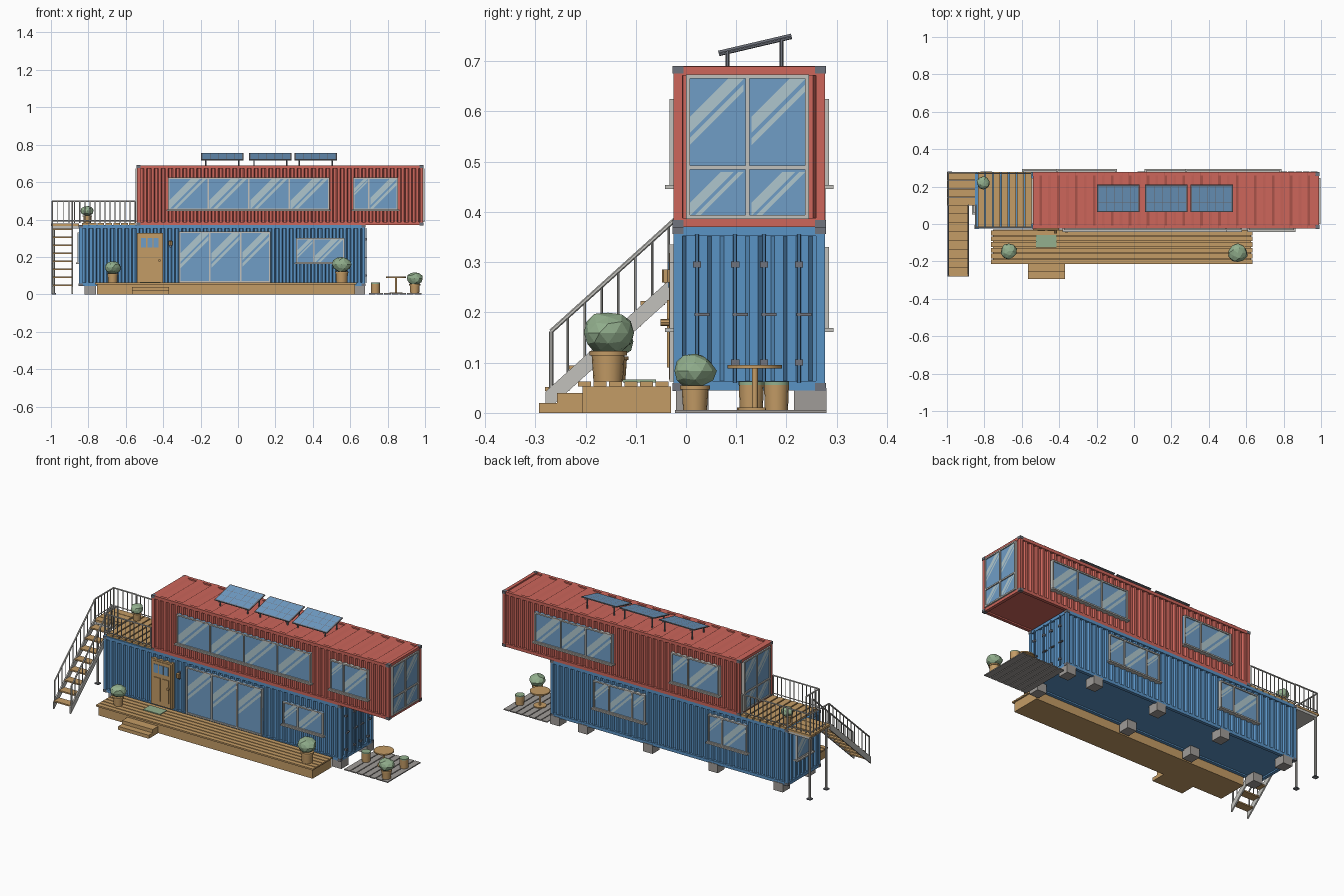
import bpy, bmesh, math, random
from mathutils import Vector, Matrix

random.seed(4)
cube = bpy.data.objects.get("Cube")
if cube:
    bpy.data.objects.remove(cube)


def linear(code):
    parts = [int(code[i:i + 2], 16) / 255 for i in (0, 2, 4)]
    return [c / 12.92 if c < .04 else ((c + .055) / 1.055) ** 2.4 for c in parts] + [1]


# Materials
palette = dict(red="CD665B", blue="5A93C5", glass="709DC6", glare="AFC6CD", timber="C49C66",
               leaf="93B08E", frame="C2C1BC", concrete="A09C98", steel="70747D")
slots = list(palette)
materials = []
for label, code in palette.items():
    m = bpy.data.materials.new(label + " paint")
    m.use_nodes = True
    m.diffuse_color = linear(code)
    m.node_tree.nodes["Principled BSDF"].inputs["Base Color"].default_value = linear(code)
    materials.append(m)


class Part:
    """One named object gathered from simple solids."""

    def __init__(self, name):
        self.name, self.bm = name, bmesh.new()

    def paint(self, verts, color):
        for f in {f for v in verts for f in v.link_faces}:
            f.material_index = slots.index(color)

    def box(self, a, b, color):
        a, b = Vector(a), Vector(b)
        size = [abs(q) for q in b - a]
        mat = Matrix.Translation((a + b) / 2) @ Matrix.Diagonal((*size, 1))
        self.paint(bmesh.ops.create_cube(self.bm, size=1, matrix=mat)["verts"], color)

    def bar(self, a, b, r, color, sides=6, r2=None):
        a, b = Vector(a), Vector(b)
        mat = Matrix.Translation((a + b) / 2) @ (b - a).to_track_quat("Z", "Y").to_matrix().to_4x4()
        new = bmesh.ops.create_cone(self.bm, cap_ends=True, segments=sides, radius1=r,
                                    radius2=r2 or r, depth=(b - a).length, matrix=mat)
        self.paint(new["verts"], color)

    def face(self, points, color):
        self.bm.faces.new([self.bm.verts.new(p) for p in points]).material_index = slots.index(color)

    def finish(self, smooth=False):
        mesh = bpy.data.meshes.new(self.name)
        self.bm.to_mesh(mesh)
        self.bm.free()
        for m in materials:
            mesh.materials.append(m)
        ob = bpy.data.objects.new(self.name, mesh)
        bpy.context.collection.objects.link(ob)
        if smooth:
            bpy.ops.object.select_all(action="DESELECT")
            ob.select_set(True)
            bpy.context.view_layer.objects.active = ob
            bpy.ops.object.shade_smooth_by_angle(angle=math.radians(40))


class Side:
    """Wall plane: u to the viewer's right, v up, d outward."""

    def __init__(self, origin, right, up=(0, 0, 1)):
        self.o, self.r, self.up = Vector(origin), Vector(right), Vector(up)
        self.out = self.r.cross(self.up)
        self.sign = sum(right)

    def at(self, u, v, d):
        return self.o + self.r * u + self.up * v + self.out * d

    def box(self, part, u, v, d, color):
        part.box(self.at(u[0], v[0], d[0]), self.at(u[1], v[1], d[1]), color)

    def wave(self, part, u, v, count, low, high, color):
        step = (u[1] - u[0]) / count
        line = [(u[0] + step * (i + f), d) for i in range(count)
                for f, d in ((0, high), (.35, high), (.5, low), (.85, low))] + [(u[1], high)]
        for (p, d), (q, e) in zip(line, line[1:]):
            part.face([self.at(p, v[0], d), self.at(q, v[0], e),
                       self.at(q, v[1], e), self.at(p, v[1], d)], color)


FRONT, BACK = -.025, .277
front, back = Side((0, FRONT, 0), (1, 0, 0)), Side((0, BACK, 0), (-1, 0, 0))


def right_end(x):
    return Side((x, 0, 0), (0, 1, 0))


def left_end(x):
    return Side((x, 0, 0), (0, -1, 0))


def container(name, x0, x1, z0, z1, color, doors=False):
    p, t = Part(name), .018
    inset = .016
    p.box((x0 + inset, FRONT + inset, z0 + .008), (x1 - inset, BACK - inset, z1 - inset), color)
    # Beams and corner posts
    for z in (z0, z1 - t):
        for y in (FRONT, BACK - t):
            p.box((x0, y, z), (x1, y + t, z + t), color)
        for x in (x0, x1 - t):
            p.box((x, FRONT, z), (x + t, BACK, z + t), color)
    for x in (x0, x1 - t):
        for y in (FRONT, BACK - t):
            p.box((x, y, z0), (x + t, y + t, z1), color)
    # Corrugated walls and roof
    for s in (front, back):
        ends = sorted((s.sign * x0, s.sign * x1))
        s.wave(p, ends, (z0 + t, z1 - t), 40, -.014, -.003, color)
    left_end(x0).wave(p, (-BACK, -FRONT), (z0 + t, z1 - t), 8, -.014, -.003, color)
    right_end(x1).wave(p, (FRONT, BACK), (z0 + t, z1 - t), 6 if doors else 8, -.012, -.003, color)
    Side((0, 0, z1), (1, 0, 0), (0, 1, 0)).wave(p, (x0, x1), (FRONT, BACK), 16, -.008, .001, color)
    p.finish()
    # Corner castings
    c, e = Part(name + "_corner_castings"), .002
    for x, sx in ((x0, 1), (x1, -1)):
        for y, sy in ((FRONT, 1), (BACK, -1)):
            for z, sz in ((z0, 1), (z1, -1)):
                c.box((x - sx * e, y - sy * e, z - sz * e * .5),
                      (x + sx * .02, y + sy * .02, z + sz * .014), "steel")
    c.finish()


def window(name, side, u, v, splits=(), transoms=(), sill=True):
    p, w = Part(name), .008
    u = sorted(side.sign * k for k in u)
    deep = (-.012, .008)
    for k in u:
        inner = k + w if k == u[0] else k - w
        side.box(p, (k, inner), v, deep, "frame")
    side.box(p, u, (v[0], v[0] + w), deep, "frame")
    side.box(p, u, (v[1] - w, v[1]), deep, "frame")
    side.box(p, u, v, (-.012, .002), "glass")
    cuts = sorted(side.sign * k for k in splits)
    for k in cuts:
        side.box(p, (k - w / 2, k + w / 2), v, deep, "frame")
    for k in transoms:
        side.box(p, u, (k - w / 2, k + w / 2), deep, "frame")
    if sill:
        side.box(p, (u[0] - w, u[1] + w), (v[0] - .004, v[0] + .004), (-.01, .017), "frame")
    # Diagonal glare bands clipped to every pane
    columns, rows = [u[0], *cuts, u[1]], [v[0], *transoms, v[1]]
    for left, right in zip(columns, columns[1:]):
        for bottom, top in zip(rows, rows[1:]):
            a, b = left + w, top - w
            wide, high = right - left - 2 * w, top - bottom - 2 * w
            m = min(wide, high)
            for lo, hi in ((m * .72, m * 1.02), (m * 1.12, m * 1.25)):
                pts = [(max(0, lo - high), min(lo, high))]
                pts += [(0, high)] if lo < high < hi else []
                pts += [(max(0, c - high), min(c, high)) for c in (hi,)]
                pts += [(min(hi, wide), max(0, hi - wide))]
                pts += [(wide, 0)] if lo < wide < hi else []
                pts += [(min(lo, wide), max(0, lo - wide))]
                p.face([side.at(a + s, b - t, .0035) for s, t in pts], "glare")
    p.finish()


container("lower_container", -.85, .68, .045, .37, "blue", doors=True)
container("upper_container", -.54, .99, .37, .69, "red")

# Windows
upper, lower = (.45, .625), (.165, .33)
window("upper_long_window", front, (-.375, .49), upper, (-.16, .058, .274))
window("upper_small_window", front, (.615, .855), upper, (.7,))
window("glass_sliding_doors", front, (-.315, .175), (.062, .335), (-.15, .015), sill=False)
window("lower_front_window", front, (.31, .57), (.165, .3), (.405,))
window("upper_back_wide_window", back, (.28, .78), upper, (.45, .61))
window("upper_back_window", back, (-.41, -.1), upper, (-.21,))
window("lower_back_wide_window", back, (.065, .4), lower, (.15, .3))
window("lower_back_window", back, (-.59, -.34), lower, (-.43,))
window("lower_end_window", left_end(-.85), (.06, .2), lower)
for label, end in (("right", right_end(.99)), ("left", left_end(-.54))):
    window(label + "_glazed_end", end, (.0, .245), (.386, .674), (.122,), (.488,), sill=False)

# Front door with lights, panels and knob
door = Part("front_door")
front.box(door, (-.54, -.4), (.062, .328), (-.012, .006), "timber")
front.box(door, (-.53, -.41), (.066, .318), (0, .009), "timber")
for i in range(3):
    u = -.518 + i * .033
    front.box(door, (u, u + .027), (.25, .3), (0, .011), "glass")
for u in (-.515, -.462):
    front.box(door, (u, u + .04), (.09, .225), (0, .013), "timber")
door.bar(front.at(-.42, .18, 0), front.at(-.42, .18, .026), .007, "timber", 8)
door.finish()
lantern = Part("wall_lantern")
lantern.bar(front.at(-.36, .26, .012), front.at(-.36, .285, .012), .011, "timber", 8)
front.box(lantern, (-.365, -.355), (.25, .29), (-.01, .006), "steel")
lantern.finish()

# Cargo door locking rods
rods, end = Part("cargo_door_rods"), right_end(.684)
for y in (.022, .098, .155, .225):
    rods.bar(end.at(y, .06, 0), end.at(y, .355, 0), .004, "blue")
    for z in (.1, .295):
        end.box(rods, (y - .008, y + .008), (z - .006, z + .006), (-.006, .005), "steel")
    end.box(rods, (y - .005, y + .025), (.193, .199), (-.004, .006), "steel")
rods.finish()

# Foundation piers
piers = Part("foundation_piers")
for y, row in ((-.02, (-.79, -.37, .05, .65)), (.215, (-.79, -.37, .05, .47, .65))):
    for x in row:
        piers.box((x - .03, y, 0), (x + .03, y + .065, .05), "concrete")
piers.finish()


def planks(part, lo, hi, count, axis, color, gap=.005):
    step = (hi[axis] - lo[axis]) / count
    for i in range(count):
        a, b = list(lo), list(hi)
        a[axis], b[axis] = lo[axis] + i * step, lo[axis] + (i + 1) * step - gap
        part.box(a, b, color)


# Front deck, step and mat
deck = Part("front_deck")
deck.box((-.755, -.206, 0), (.625, -.03, .053), "timber")
planks(deck, (-.765, -.215, .053), (.633, -.03, .062), 6, 1, "timber")
deck.box((-.567, -.293, 0), (-.37, -.206, .02), "timber")
deck.box((-.567, -.257, .02), (-.37, -.206, .04), "timber")
deck.finish()
mat = Part("door_mat")
mat.box((-.525, -.125, .06), (-.415, -.06, .066), "leaf")
mat.finish()

# Balcony floor and landing
floor = Part("balcony_floor")
planks(floor, (-.835, -.018, .368), (-.54, BACK, .382), 7, 0, "timber", .007)
planks(floor, (-1, .1, .366), (-.85, .28, .378), 4, 1, "timber", .003)
floor.box((-.99, .105, .352), (-.85, .275, .366), "frame")
floor.finish()
posts = Part("landing_posts")
for y in (.115, .268):
    posts.bar((-.985, y, 0), (-.985, y, .36), .007, "frame", 8)
    posts.box((-.998, y - .012, 0), (-.972, y + .012, .006), "steel")
posts.finish()


def railing(part, a, b, count, height=.115):
    a, b, up = Vector(a), Vector(b), Vector((0, 0, height))
    part.bar(a + up, b + up, .0045, "frame")
    part.bar(a + up * .1, b + up * .1, .003, "frame")
    for i in range(count + 1):
        foot = a.lerp(b, i / count)
        part.bar(foot, foot + up, .0045 if i in (0, count) else .0025, "frame")


rails, z = Part("balcony_railing"), .382
for a, b, n in (((-.845, -.018), (-.55, -.018), 11), ((-.845, .27), (-.55, .27), 11),
                ((-.845, -.018), (-.845, .1), 4), ((-.993, .105), (-.993, .273), 6),
                ((-.993, .273), (-.845, .273), 5)):
    railing(rails, (*a, z), (*b, z), n)
rails.finish()

# Outside stairs
stairs, low, high = Part("outside_stairs"), Vector((0, -.28, .022)), Vector((0, .1, .365))
for x in (-.993, -.885):
    side = Vector((x, 0, 0))
    half = Vector((0, 0, .02))
    ring = [low - half, high - half, high + half, low + half]
    for dx in (-.004, .004):
        stairs.face([q + side + Vector((dx, 0, 0)) for q in ring], "frame")
    for p, q in zip(ring, ring[1:] + ring[:1]):
        stairs.face([p + side + Vector((-.004, 0, 0)), q + side + Vector((-.004, 0, 0)),
                     q + side + Vector((.004, 0, 0)), p + side + Vector((.004, 0, 0))], "frame")
    railing(stairs, side + low.lerp(high, .03), side + high, 11, .13)
for i in range(8):
    c = low.lerp(high, (i + .5) / 8)
    stairs.box((-.99, c.y - .024, c.z), (-.888, c.y + .024, c.z + .008), "timber")
stairs.finish()

# Solar panels on tilted stands
for i, x in enumerate((-.197, .06, .303)):
    p, w = Part(f"solar_panel_{i + 1}"), .226
    tilt = Side((x, .065, .716), (1, 0, 0), Vector((0, .145, .034)).normalized())
    deep = .149
    ring = [(0, 0), (w, 0), (w, deep), (0, deep)]
    for d in (0, .005):
        p.face([tilt.at(u, v, d) for u, v in ring], "steel")
    for (u, v), (s, t) in zip(ring, ring[1:] + ring[:1]):
        p.face([tilt.at(u, v, 0), tilt.at(s, t, 0), tilt.at(s, t, .005), tilt.at(u, v, .005)], "steel")
    for c in range(5):
        for r in range(3):
            u, v = .006 + c * .043, .006 + r * .046
            p.face([tilt.at(u + s * .041, v + t * .044, .0065)
                    for s, t in ((0, 0), (1, 0), (1, 1), (0, 1))], "glass")
    for u in (.025, w - .025):
        for y, top in ((.083, .72), (.19, .744)):
            p.bar((x + u, y, .685), (x + u, y, top), .004, "steel")
        p.bar(tilt.at(u, 0, -.003), tilt.at(u, deep, -.003), .003, "steel")
    p.finish()


# Potted shrubs
def shrub(name, x, y, z, r):
    pot, tall = Part(name + "_pot"), r * 1.15
    pot.bar((x, y, z), (x, y, z + tall), r * .55, "timber", 16, r * .63)
    pot.bar((x, y, z + tall * .85), (x, y, z + tall), r * .7, "timber", 16)
    pot.finish(smooth=True)
    bush = Part(name + "_leaves")
    place = Matrix.Translation((x, y, z + tall + r * .68)) @ Matrix.Diagonal((r, r, r * .8, 1))
    ball = bmesh.ops.create_icosphere(bush.bm, subdivisions=2, radius=1)["verts"]
    for v in ball:
        v.co = place @ (v.co * random.uniform(.9, 1.06))
    bush.paint(ball, "leaf")
    bush.finish()


shrub("deck_left", -.67, -.145, .062, .044)
shrub("deck_right", .555, -.155, .062, .053)
shrub("balcony", -.805, .22, .38, .036)
shrub("patio", .945, .018, .005, .043)

# Patio with table and stools
patio = Part("patio_boards")
planks(patio, (.7, -.022, 0), (.985, .28, .006), 7, 0, "concrete")
patio.finish()
table = Part("patio_table")
for low, high, r in ((.005, .011, .035), (.011, .088, .006), (.088, .095, .054)):
    table.bar((.845, .137, low), (.845, .137, high), r, "timber", 20)
table.finish(smooth=True)
for i, (x, y) in enumerate(((.735, .13), (.945, .18))):
    stool = Part(f"stool_{i + 1}")
    stool.bar((x, y, .005), (x, y, .056), .023, "timber", 16, .025)
    stool.bar((x, y, .056), (x, y, .062), .025, "leaf", 16)
    stool.finish(smooth=True)
